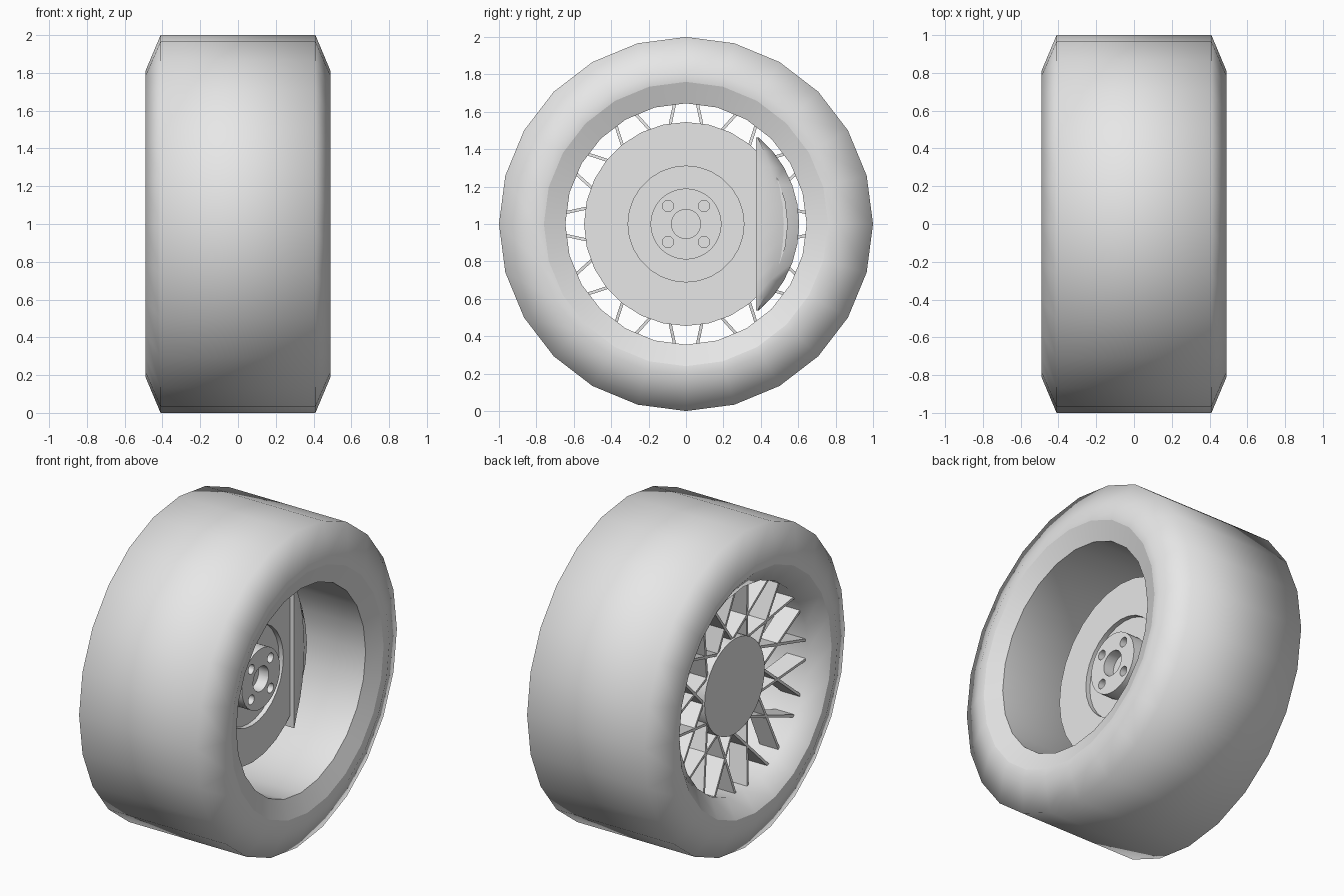
import bpy, bmesh
from math import sin, cos, pi, radians
from mathutils import Vector, Matrix

if "Cube" in bpy.data.objects:
    bpy.data.objects.remove(bpy.data.objects["Cube"])

AXLE_Z = 1.0
grey = bpy.data.materials.new("plain_grey")
grey.use_nodes = True
grey.diffuse_color = (0.8, 0.8, 0.8, 1)
grey.node_tree.nodes["Principled BSDF"].inputs["Base Color"].default_value = (0.8, 0.8, 0.8, 1)


def shade(obj, angle):
    obj.data.shade_smooth()
    obj.data.set_sharp_from_angle(angle=radians(angle))


def finish(bm, name, angle):
    """Turn a bmesh built around the axle into a shaded object."""
    bmesh.ops.remove_doubles(bm, verts=bm.verts, dist=1e-5)
    bmesh.ops.recalc_face_normals(bm, faces=bm.faces)
    bmesh.ops.translate(bm, verts=bm.verts, vec=(0, 0, AXLE_Z))
    mesh = bpy.data.meshes.new(name)
    bm.to_mesh(mesh)
    bm.free()
    mesh.materials.append(grey)
    obj = bpy.data.objects.new(name, mesh)
    bpy.context.collection.objects.link(obj)
    shade(obj, angle)
    return obj


def lathe(name, profile, segments, angle, closed=False):
    """Spin (x, radius) points around the x axis."""
    bm = bmesh.new()
    verts = [bm.verts.new((x, r, 0)) for x, r in profile]
    pairs = list(zip(verts, verts[1:]))
    if closed:
        pairs.append((verts[-1], verts[0]))
    edges = [bm.edges.new(p) for p in pairs]
    bmesh.ops.spin(bm, geom=verts + edges, cent=(0, 0, 0), axis=(1, 0, 0),
                   angle=2 * pi, steps=segments, use_merge=True)
    return finish(bm, name, angle)


# Tyre and rim barrel
lathe("tyre", [(-0.485, 0.76), (-0.49, 0.81), (-0.41, 1), (0.41, 1),
               (0.49, 0.81), (0.485, 0.76)], 24, 70, closed=True)
lathe("rim_barrel", [(-0.485, 0.76), (-0.40, 0.645), (0.44, 0.645),
                     (0.485, 0.76)], 24, 60, closed=True)

# Hub cap, axle and brake disc with a shallow recess
lathe("hub_cap", [(-0.34, 0), (-0.34, 0.30), (-0.20, 0.30), (-0.20, 0)], 32, 30)
lathe("axle", [(-0.22, 0), (-0.22, 0.19), (0.04, 0.19), (0.04, 0)], 32, 30)
lathe("brake_disc", [(0.0, 0), (0.0, 0.545), (0.10, 0.545), (0.10, 0.31),
                     (0.07, 0.31), (0.07, 0)], 28, 30)

# Wheel flange with a centre bore and four bolt holes
flange = lathe("wheel_flange", [(0.06, 0), (0.06, 0.19), (0.16, 0.19), (0.16, 0)], 32, 30)
bm = bmesh.new()
holes = [(0, 0, 0.078)] + [(sy * 0.096, sz * 0.096, 0.03) for sy in (-1, 1) for sz in (-1, 1)]
for y, z, radius in holes:
    place = Matrix.Translation((0.16, y, z)) @ Matrix.Rotation(pi / 2, 4, 'Y')
    bmesh.ops.create_cone(bm, cap_ends=True, segments=24, radius1=radius,
                          radius2=radius, depth=0.14, matrix=place)
cutter = finish(bm, "hole_cutter", 30)
cutter.hide_render = True
cut = flange.modifiers.new("holes", 'BOOLEAN')
cut.operation = 'DIFFERENCE'
cut.solver = 'EXACT'
cut.object = cutter
bpy.context.view_layer.objects.active = flange
bpy.ops.object.modifier_apply(modifier=cut.name)
bpy.data.objects.remove(cutter)
shade(flange, 30)

# Brake caliper: a rounded segment of a circle beside the disc
bm = bmesh.new()
CHORD, RADIUS, STEPS = 0.375, 0.605, 10
sections = []
for i in range(STEPS + 1):
    a = radians(-50 + 100 * i / STEPS)
    arc, z = RADIUS * cos(a), RADIUS * sin(a)
    mid = (CHORD + arc) / 2
    outline = [(-0.08, CHORD), (0.13, CHORD), (0.12, mid), (0.05, arc), (-0.08, arc)]
    sections.append([bm.verts.new((x, y, z)) for x, y in outline])
for a, b in zip(sections, sections[1:]):
    for k in range(len(a)):
        n = (k + 1) % len(a)
        bm.faces.new((a[k], a[n], b[n], b[k]))
bm.faces.new(sections[0])
bm.faces.new(sections[-1])
finish(bm, "brake_caliper", 45)

# Crossed spokes: twelve mirrored pairs of thin plates from hub to rim
bm = bmesh.new()
HALF = 0.008
for i in range(12):
    for side in (-1, 1):
        axis = radians(30 * i)
        a_tip, a_hub = axis + side * radians(5.3), axis + side * radians(30)
        tip = Vector((0, cos(a_tip), sin(a_tip))) * 0.65
        hub = Vector((0, cos(a_hub), sin(a_hub))) * 0.29
        across = (tip - hub).cross(Vector((1, 0, 0))).normalized() * HALF
        corners = [(hub, -0.325), (tip, -0.39), (tip, -0.26), (hub, -0.21)]
        near, far = [[bm.verts.new(p + s * across + Vector((x, 0, 0))) for p, x in corners]
                     for s in (-1, 1)]
        bm.faces.new(near)
        bm.faces.new(far[::-1])
        for k in range(4):
            n = (k + 1) % 4
            bm.faces.new((near[k], far[k], far[n], near[n]))
finish(bm, "spokes", 30)
